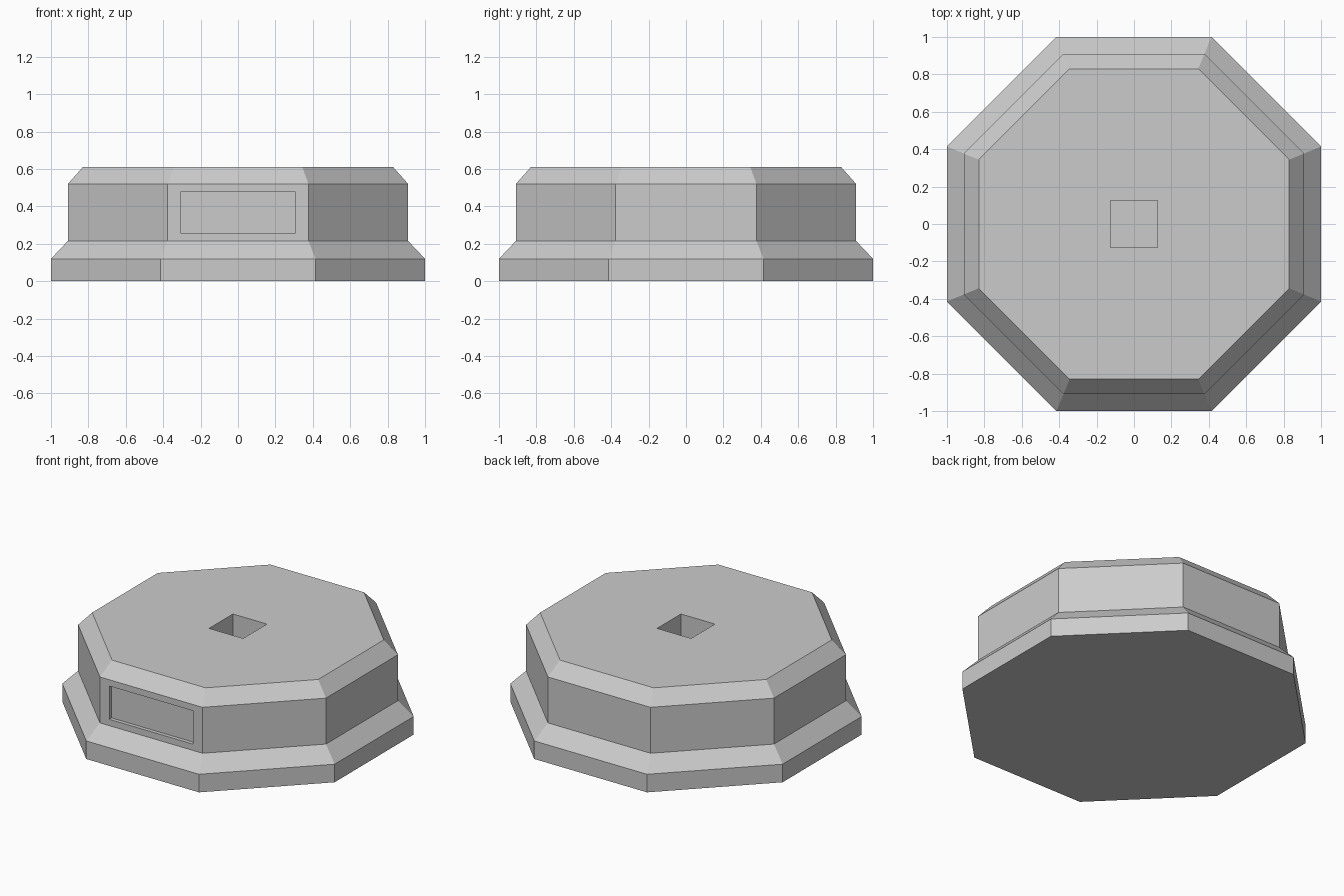
import bpy, bmesh
from math import cos, sin, pi

default = bpy.data.objects.get("Cube")
if default:
    bpy.data.objects.remove(default, do_unlink=True)

SIDES = 8
# (flat-to-centre distance, height) from the foot to the top
PROFILE = [(1.0, 0.0), (1.0, 0.12), (0.91, 0.215), (0.91, 0.52), (0.83, 0.61)]

grey = bpy.data.materials.new("stone grey")
grey.use_nodes = True
colour = (0.6, 0.6, 0.6, 1)
grey.diffuse_color = colour
grey.node_tree.nodes["Principled BSDF"].inputs["Base Color"].default_value = colour


def make_object(name, bm):
    bmesh.ops.recalc_face_normals(bm, faces=bm.faces)
    mesh = bpy.data.meshes.new(name)
    bm.to_mesh(mesh)
    bm.free()
    mesh.materials.append(grey)
    obj = bpy.data.objects.new(name, mesh)
    bpy.context.collection.objects.link(obj)
    return obj


def octagon_ring(bm, apothem, z):
    radius = apothem / cos(pi / SIDES)
    angles = [(i + 0.5) * 2 * pi / SIDES for i in range(SIDES)]
    return [bm.verts.new((radius * cos(a), radius * sin(a), z)) for a in angles]


def cut_box(target, name, low, high):
    """Cut a box-shaped recess between two corners."""
    bm = bmesh.new()
    bmesh.ops.create_cube(bm, size=1)
    for v in bm.verts:
        v.co = [(a + b) / 2 + c * (b - a) for a, b, c in zip(low, high, v.co)]
    cutter = make_object(name, bm)
    cutter.hide_render = True
    mod = target.modifiers.new(name, 'BOOLEAN')
    mod.operation = 'DIFFERENCE'
    mod.solver = 'EXACT'
    mod.object = cutter
    bpy.context.view_layer.objects.active = target
    bpy.ops.object.modifier_apply(modifier=mod.name)
    bpy.data.objects.remove(cutter, do_unlink=True)


# Stepped octagonal pedestal
bm = bmesh.new()
rings = [octagon_ring(bm, r, z) for r, z in PROFILE]
for lower, upper in zip(rings, rings[1:]):
    for i in range(SIDES):
        j = (i + 1) % SIDES
        bm.faces.new((lower[i], lower[j], upper[j], upper[i]))
bm.faces.new(rings[0])
bm.faces.new(rings[-1])
pedestal = make_object("octagonal_pedestal", bm)

# Square socket in the top and shallow panel recess in the front
cut_box(pedestal, "socket_cutter", (-0.125, -0.125, 0.3), (0.125, 0.125, 0.8))
cut_box(pedestal, "panel_cutter", (-0.308, -1.1, 0.257), (0.308, -0.885, 0.478))
